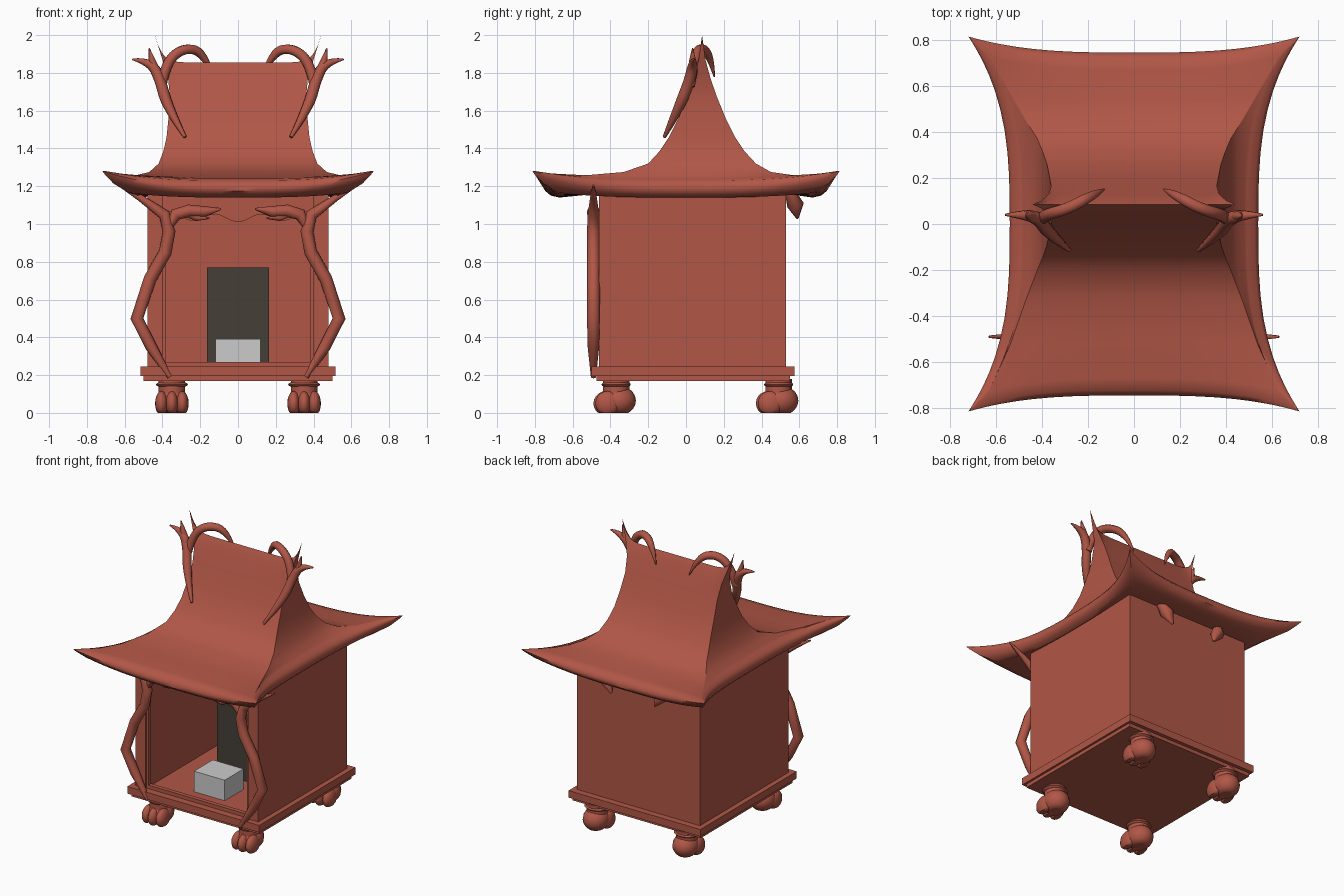
import bpy, bmesh, math
from mathutils import Vector

if "Cube" in bpy.data.objects:
    bpy.data.objects.remove(bpy.data.objects["Cube"])


def material(name, rgb):
    m = bpy.data.materials.new(name)
    m.diffuse_color = (*rgb, 1)
    m.use_nodes = True
    m.node_tree.nodes["Principled BSDF"].inputs["Base Color"].default_value = m.diffuse_color
    return m


RED = material("red_wood", (0.44, 0.095, 0.062))
DARK = material("dark_door", (0.06, 0.05, 0.038))


def finish(obj, mat=RED, smooth=None):
    if mat:
        obj.data.materials.append(mat)
    if smooth:
        bpy.ops.object.select_all(action='DESELECT')
        obj.select_set(True)
        bpy.context.view_layer.objects.active = obj
        bpy.ops.object.shade_smooth_by_angle(angle=math.radians(smooth))
    return obj


def from_bmesh(name, bm, mat=RED, smooth=None):
    bmesh.ops.recalc_face_normals(bm, faces=bm.faces)
    me = bpy.data.meshes.new(name)
    bm.to_mesh(me)
    bm.free()
    obj = bpy.data.objects.new(name, me)
    bpy.context.collection.objects.link(obj)
    return finish(obj, mat, smooth)


def box(name, x0, x1, y0, y1, z0, z1, mat=RED):
    bm = bmesh.new()
    bmesh.ops.create_cube(bm, size=1)
    for v in bm.verts:
        v.co = Vector(((x0 + x1) / 2 + v.co.x * (x1 - x0),
                       (y0 + y1) / 2 + v.co.y * (y1 - y0),
                       (z0 + z1) / 2 + v.co.z * (z1 - z0)))
    return from_bmesh(name, bm, mat)


def branch(name, pts, side, radius, start=0.4, kind='POLY'):
    """Tube through the points, tapering to a tip, mirrored by side."""
    cu = bpy.data.curves.new(name, 'CURVE')
    cu.dimensions = '3D'
    cu.bevel_depth = radius
    cu.bevel_resolution = 2
    cu.use_fill_caps = True
    cu.resolution_u = 5
    sp = cu.splines.new(kind)
    sp.points.add(len(pts) - 1)
    for i, (p, (x, y, z)) in enumerate(zip(sp.points, pts)):
        u = i / (len(pts) - 1)
        p.co = (x * side, y, z, 1)
        p.radius = min(1, start + 4 * u, 0.15 + 3 * (1 - u))
    if kind == 'NURBS':
        sp.order_u = 3
        sp.use_endpoint_u = True
    obj = bpy.data.objects.new(name, cu)
    bpy.context.collection.objects.link(obj)
    bpy.ops.object.select_all(action='DESELECT')
    obj.select_set(True)
    bpy.context.view_layer.objects.active = obj
    bpy.ops.object.convert(target='MESH')
    return finish(bpy.context.object, RED, 50)


# Base and walls
box("base_upper_slab", -0.515, 0.515, -0.5, 0.575, 0.195, 0.245)
box("base_lower_slab", -0.5, 0.5, -0.475, 0.55, 0.17, 0.195)
box("back_wall", -0.48, 0.48, 0.45, 0.53, 0.245, 1.17)
for s, n in ((-1, "left"), (1, "right")):
    box(n + "_wall", *sorted((s * 0.4, s * 0.48)), -0.46, 0.45, 0.245, 1.17)
    box(n + "_inner_trim", *sorted((s * 0.385, s * 0.4)), -0.45, -0.42, 0.245, 1.17)
box("floor_sill", -0.4, 0.4, -0.45, -0.42, 0.245, 0.27)

# Dark door block and grey offering box
box("dark_door", -0.165, 0.165, 0.0, 0.15, 0.245, 0.77, DARK)
box("offering_box", -0.12, 0.12, -0.32, -0.11, 0.245, 0.39, None)

# Roof: lofted rings, rounded flaring eave below and concave tower above
N = 24
S = [math.sin(math.pi / 2 * (2 * i / N - 1)) for i in range(N + 1)]


def ring(xm, xc, dm, dc, yc, z, lift, pf=3, ps=3):
    """Four-sided ring; mid-side values blend into corner values by a power."""
    def front(s, sign):
        w = abs(s) ** pf
        return (s * xc, yc + sign * (dm + (dc - dm) * w), z + lift * w)

    def flank(t, sign):
        w = abs(t) ** ps
        return (sign * (xm + (xc - xm) * w), yc + t * dc, z + lift * w)
    return ([front(s, -1) for s in S[:-1]] + [flank(t, 1) for t in S[:-1]]
            + [front(-s, 1) for s in S[:-1]] + [flank(-t, -1) for t in S[:-1]])


# Eave: inset at mid-side, inset at corner, height, corner lift
EAVE = [(.05, .14, 1.14, .025), (.02, .06, 1.15, .065), (0, .015, 1.175, .087), (0, 0, 1.20, .082),
        (.015, .02, 1.23, .05), (.05, .09, 1.24, .028)]
# Tower: half width, half depth, height
TOWER = [(.42, .285, 1.32), (.395, .225, 1.385), (.378, .175, 1.46), (.368, .125, 1.56), (.36, .08, 1.67)]
rings = [ring(.46, .46, .5, .5, .03, 1.16, 0)]
rings += [ring(.54 - i, .72 - j, .745 - i * 1.5, .815 - j, 0, z, up) for i, j, z, up in EAVE]
rings += [ring(.48, .54, .52, .55, .02, 1.25, .008), ring(.45, .47, .38, .39, .06, 1.275, 0)]
rings += [ring(w, w, d, d, .085, z, 0) for w, d, z in TOWER]
rings += [ring(.37, .37, .045, .045, .085, 1.76, .01, 8, 0),
          ring(.40, .40, .02, .018, .085, 1.82, .05, 10, 0),
          ring(.44, .44, 0, 0, .085, 1.855, .145, 12, 0)]
bm = bmesh.new()
rows = [[bm.verts.new(p) for p in r] for r in rings]
for a, b in zip(rows, rows[1:]):
    for i in range(len(a)):
        j = (i + 1) % len(a)
        bm.faces.new((a[i], a[j], b[j], b[i]))
bm.faces.new(rows[0])
bmesh.ops.remove_doubles(bm, verts=bm.verts, dist=0.0002)
from_bmesh("roof", bm, RED, 50)

# Scalloped valance under the front eave
bm = bmesh.new()
xs = [-0.4 + 0.8 * i / 40 for i in range(41)]
low = [bm.verts.new((x, -0.45, 1.03 - 0.02 * math.cos(x * 26) + 0.12 * x * x)) for x in xs]
top = [bm.verts.new((x, -0.45, 1.17)) for x in xs]
faces = [bm.faces.new((low[i], low[i + 1], top[i + 1], top[i])) for i in range(40)]
ext = bmesh.ops.extrude_face_region(bm, geom=faces)
for v in ext["geom"]:
    if isinstance(v, bmesh.types.BMVert):
        v.co.y += 0.03
from_bmesh("front_valance", bm, RED, 40)

# Crooked posts and forks lie in one plane: (x, z) paths
POST = [(.36, .19), (.46, .35), (.535, .50), (.465, .71), (.385, .85), (.365, .96),
        (.39, 1.05), (.52, 1.14), (.63, 1.205)]
FORK = [(.37, .97), (.33, 1.05), (.26, 1.07), (.18, 1.065), (.09, 1.08)]
TWIG = [(.30, 1.06), (.22, 1.035), (.15, 1.03)]
# Roof antlers: (x, y, z) paths
ANTLER = [(.28, -.115, 1.46), (.375, -.035, 1.62), (.41, .02, 1.76), (.46, .04, 1.86), (.56, .04, 1.872)]
CURL = [(.405, .02, 1.73), (.385, .04, 1.85), (.29, .065, 1.935), (.18, .125, 1.91), (.13, .15, 1.78)]
LEAF = [(.24, .55, 1.17), (.21, .58, 1.10), (.17, .59, 1.03)]
for s, n in ((-1, "left"), (1, "right")):
    for part, path, r in (("post", POST, .034), ("post_fork", FORK, .033), ("post_twig", TWIG, .02)):
        branch(f"{n}_{part}", [(x, -.49, z) for x, z in path], s, r)
    branch(n + "_antler", ANTLER, s, .03, .3, 'NURBS')
    branch(n + "_antler_curl", CURL, s, .027, 1, 'NURBS')
    branch(n + "_antler_tine", [(.42, .035, 1.79), (.455, .035, 1.86), (.47, .035, 1.93)], s, .02, 1)
    branch(n + "_back_leaf", LEAF, s, .045, .6)


# Paw feet: ankle, body and three toes, flattened underneath
def blob(bm, c, r):
    for v in bmesh.ops.create_uvsphere(bm, u_segments=16, v_segments=10, radius=1)["verts"]:
        v.co = Vector([c[i] + v.co[i] * r[i] for i in range(3)])
        v.co.z = max(v.co.z, 0)


for sx, a in ((-1, "left"), (1, "right")):
    for y, b in ((-0.37, "front"), (0.49, "back")):
        bm = bmesh.new()
        x = 0.35 * sx
        blob(bm, (x, y + .01, .065), (.085, .095, .08))
        blob(bm, (x, y, .15), (.085, .078, .02))
        for k in (-1, 0, 1):
            blob(bm, (x + k * .055, y - .055 + abs(k) * .01, .05), (.034, .065, .065))
        ank = bmesh.ops.create_cone(bm, cap_ends=True, segments=16, radius1=.07, radius2=.07, depth=.08)["verts"]
        bmesh.ops.translate(bm, verts=ank, vec=(x, y, .14))
        from_bmesh(f"{b}_{a}_paw", bm, RED, 50)
